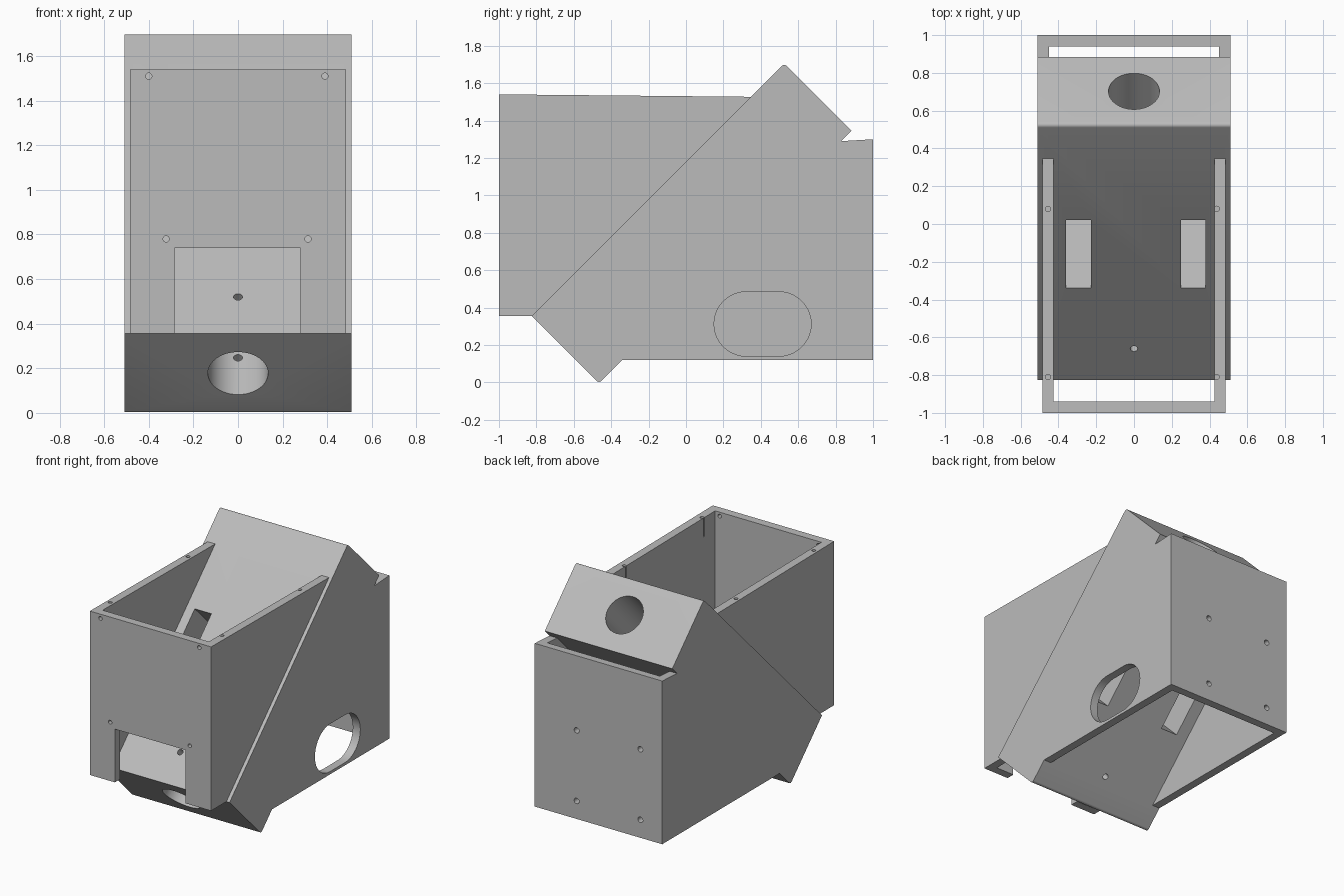
import bpy, bmesh, math
from mathutils import Vector, Matrix

if "Cube" in bpy.data.objects:
    bpy.data.objects.remove(bpy.data.objects["Cube"])

grey = bpy.data.materials.new("plain_grey")
grey.diffuse_color = (0.5, 0.5, 0.5, 1)
grey.use_nodes = True
grey.node_tree.nodes["Principled BSDF"].inputs["Base Color"].default_value = grey.diffuse_color


def prism(name, pts, x0, x1):
    """Extrude a (y, z) profile along x."""
    bm = bmesh.new()
    face = bm.faces.new([bm.verts.new((x0, y, z)) for y, z in pts])
    ext = bmesh.ops.extrude_face_region(bm, geom=[face])
    verts = [v for v in ext["geom"] if isinstance(v, bmesh.types.BMVert)]
    bmesh.ops.translate(bm, verts=verts, vec=(x1 - x0, 0, 0))
    bmesh.ops.recalc_face_normals(bm, faces=bm.faces)
    return finish(name, bm)


def rod(name, start, end, radius, sides=24):
    """Cylinder between two points."""
    a, b = Vector(start), Vector(end)
    bm = bmesh.new()
    turn = (b - a).to_track_quat('Z', 'Y').to_matrix().to_4x4()
    bmesh.ops.create_cone(bm, cap_ends=True, segments=sides, radius1=radius, radius2=radius,
                          depth=(b - a).length, matrix=Matrix.Translation((a + b) / 2) @ turn)
    return finish(name, bm)


def finish(name, bm):
    mesh = bpy.data.meshes.new(name)
    bm.to_mesh(mesh)
    bm.free()
    mesh.materials.append(grey)
    obj = bpy.data.objects.new(name, mesh)
    bpy.context.collection.objects.link(obj)
    return obj


def cut(obj, *cutters):
    bpy.context.view_layer.objects.active = obj
    for c in cutters:
        mod = obj.modifiers.new("cut", 'BOOLEAN')
        mod.operation, mod.solver, mod.object = 'DIFFERENCE', 'EXACT', c
        bpy.ops.object.modifier_apply(modifier=mod.name)
        bpy.data.objects.remove(c)


def arc(cy, cz, r, a0, a1, n):
    return [(cy + r * math.cos(math.radians(a0 + (a1 - a0) * i / n)),
             cz + r * math.sin(math.radians(a0 + (a1 - a0) * i / n))) for i in range(n + 1)]


# Main body: sloping block and rear housing in one silhouette, tips slightly rounded
r = 0.02
d = r * math.sqrt(2)
body = prism("main_body",
             [(-0.825, 0.355)] + arc(0.525, 1.705 - d, r, 135, 45, 6)
             + [(0.885, 1.345), (0.83, 1.29), (1, 1.30), (1, 0.12), (-0.34, 0.12)]
             + arc(-0.465, -0.005 + d, r, -45, -135, 6), -0.51, 0.51)

# Rear cavity, open below and behind the top of the block
cut(body, prism("cavity", [(-0.34, 0.12), (-0.34, -0.1), (0.94, -0.1), (0.94, 1.40)], -0.45, 0.45))

# Long bore down the block, and a pin hole square to the slope
cut(body, rod("bore", (0, -0.85, -0.025), (0, 0.90, 1.725), 0.135, 64),
    rod("pin_hole", (0, -0.76, 0.62), (0, -0.21, 0.07), 0.02))

# Two slots square to the slope
for x0, x1 in ((-0.36, -0.227), (0.248, 0.378)):
    cut(body, prism("slot", [(-0.44, 0.94), (-0.08, 1.30), (0.48, 0.74), (0.12, 0.38)], x0, x1))

# Oval opening in the right wall only
cut(body, prism("oval", arc(0.497, 0.3125, 0.172, -90, 90, 20) + arc(0.322, 0.3125, 0.172, 90, 270, 20),
                0.40, 0.60))

# Screw holes in the back wall
for x in (0.175, -0.335):
    for z in (0.76, 0.25):
        cut(body, rod("screw_hole", (x, 0.9, z), (x, 1.1, z), 0.02))

# Front hopper: open top and bottom, resting on the slope
hopper = prism("front_hopper", [(-1, 0.355), (-0.825, 0.355), (0.347, 1.527), (-1, 1.54)], -0.485, 0.485)
cut(hopper, prism("inside", [(-0.94, 0.2), (0.6, 0.2), (0.6, 1.8), (-0.94, 1.8)], -0.425, 0.425),
    prism("window", [(-1.1, 0.2), (-0.9, 0.2), (-0.9, 0.74), (-1.1, 0.74)], -0.285, 0.28))

# Screw holes through the front wall and down into the rims
for x, z in ((-0.4, 1.51), (0.39, 1.51), (-0.322, 0.78), (0.314, 0.78)):
    cut(hopper, rod("screw_hole", (x, -1.1, z), (x, -0.9, z), 0.014, 16))
for x in (-0.455, 0.438):
    for y in (0.08, -0.81):
        cut(hopper, rod("rim_hole", (x, y, 1.40), (x, y, 1.6), 0.014, 16))

for obj in (body, hopper):
    bpy.ops.object.select_all(action='DESELECT')
    obj.select_set(True)
    bpy.context.view_layer.objects.active = obj
    bpy.ops.object.shade_smooth_by_angle(angle=math.radians(30))
